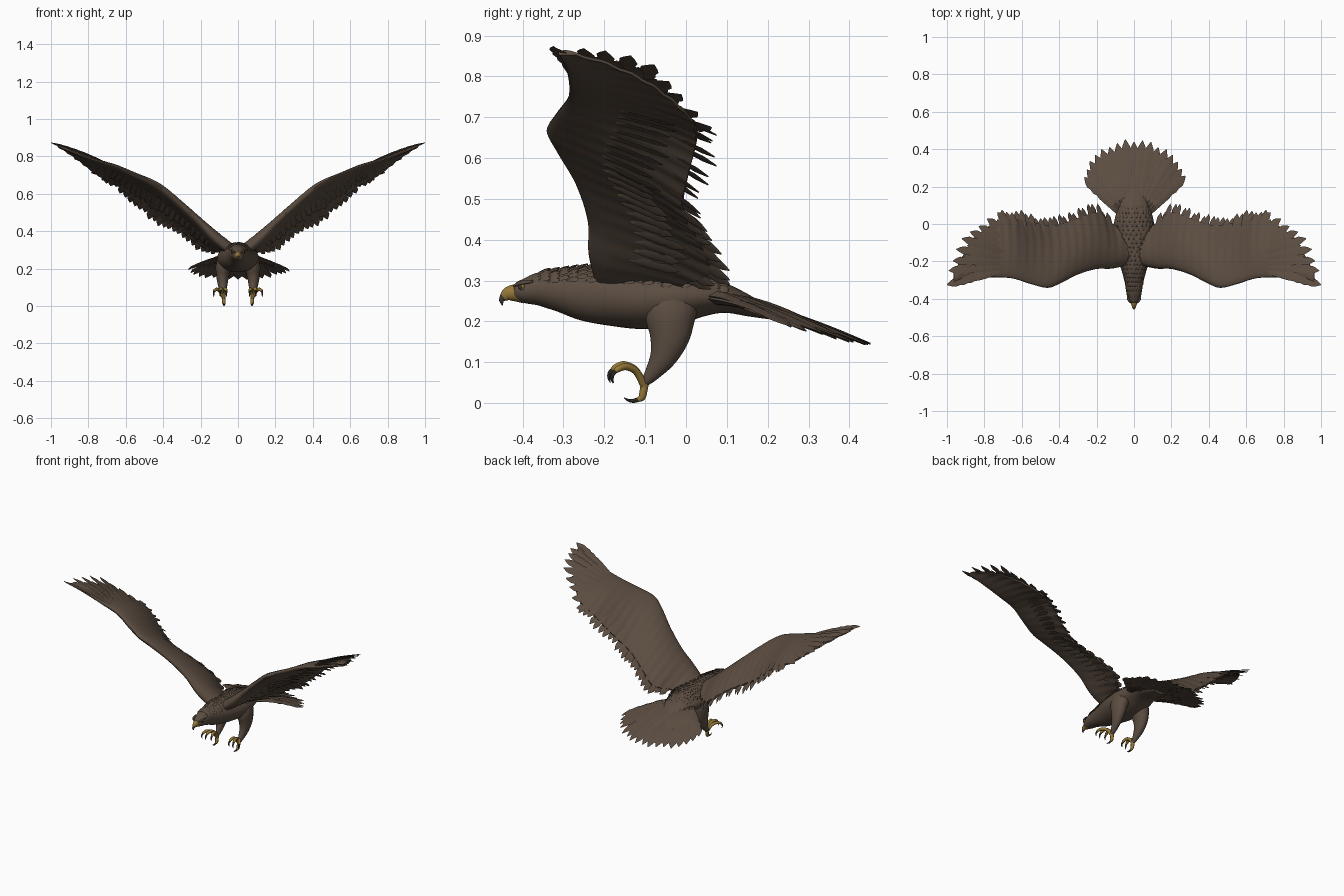
import bpy, bmesh, math, random
from mathutils import Vector as V

if "Cube" in bpy.data.objects:
    bpy.data.objects.remove(bpy.data.objects["Cube"])

random.seed(4)


def material(name, rgb):
    m = bpy.data.materials.new(name)
    m.diffuse_color = (*rgb, 1)
    m.use_nodes = True
    m.node_tree.nodes["Principled BSDF"].inputs["Base Color"].default_value = m.diffuse_color
    return m


BROWN = material("brown plumage", (0.105, 0.074, 0.053))
YELLOW = material("ochre yellow", (0.30, 0.19, 0.04))
DARK = material("dark horn", (0.045, 0.038, 0.032))


def lookup(rows, x):
    """Smooth interpolation of table rows keyed by their first column."""
    x = min(max(x, rows[0][0]), rows[-1][0])
    i = max(k for k in range(len(rows) - 1) if rows[k][0] <= x)
    a, b = rows[i], rows[i + 1]
    p, q = rows[max(i - 1, 0)], rows[min(i + 2, len(rows) - 1)]
    h = b[0] - a[0]
    t = (x - a[0]) / h
    out = []
    for c in range(1, len(a)):
        m0 = (b[c] - p[c]) / (b[0] - p[0]) * h
        m1 = (q[c] - a[c]) / (q[0] - a[0]) * h
        out.append((2*t**3 - 3*t**2 + 1)*a[c] + (t**3 - 2*t**2 + t)*m0
                   + (3*t**2 - 2*t**3)*b[c] + (t**3 - t**2)*m1)
    return out


def loft(bm, rings):
    loops = [[bm.verts.new(p) for p in r] for r in rings]
    n = len(loops[0])
    for a, b in zip(loops, loops[1:]):
        for k in range(n):
            bm.faces.new((a[k], a[(k + 1) % n], b[(k + 1) % n], b[k]))
    bm.faces.new(loops[0][::-1])
    bm.faces.new(loops[-1])


def tube(bm, rows, steps=5, sides=16):
    """Tube through rows of (x, y, z, half width, half height)."""
    keyed = [(i, *r) for i, r in enumerate(rows)]
    total = (len(rows) - 1) * steps
    pts = [lookup(keyed, i / steps) for i in range(total + 1)]
    rings = []
    for i, p in enumerate(pts):
        d = (V(pts[min(i + 1, total)][:3]) - V(pts[max(i - 1, 0)][:3])).normalized()
        s = (V((1, 0, 0)) - d * d.x).normalized()
        u = s.cross(d)
        rings.append([V(p[:3]) + s * p[3] * math.cos(a) + u * p[4] * math.sin(a)
                      for a in (2 * math.pi * k / sides for k in range(sides))])
    loft(bm, rings)


def blade(bm, root, tip, w, up, lift=0.0, thick=0.006, n=12):
    """One feather: a ridged, curved vane with a frayed tip."""
    d = (tip - root).normalized()
    s = d.cross(up).normalized()
    u = s.cross(d)
    rings = []
    for i in range(n + 1):
        t = i / n
        k = 0.6 + 0.4 * t
        if t > 0.7:
            k *= math.sqrt(max(0.004, 1 - ((t - 0.7) / 0.3) ** 2))
        if t > 0.5 and i % 2:
            k *= 0.82
        c = root.lerp(tip, t) + u * lift * math.sin(math.pi * t)
        h = thick * (1.1 - t) * 0.5 + 0.001
        rings.append([c + s * w * k / 2, c + u * h, c - s * w * k / 2, c - u * h])
    loft(bm, rings)


def finish(bm, name, mat, mirror=False):
    bmesh.ops.recalc_face_normals(bm, faces=bm.faces[:])
    me = bpy.data.meshes.new(name)
    bm.to_mesh(me)
    bm.free()
    me.materials.append(mat)
    ob = bpy.data.objects.new(name, me)
    bpy.context.collection.objects.link(ob)
    if mirror:
        ob.modifiers.new("mirror", 'MIRROR')
    return ob


def part(name, mat, *paths, mirror=False, **kw):
    bm = bmesh.new()
    for p in paths:
        tube(bm, p, **kw)
    return finish(bm, name, mat, mirror)


# Head, neck, torso and rump: (y, centre z, half width, half height)
BODY = [(-.427, .275, .010, .010), (-.415, .274, .024, .022), (-.39, .275, .035, .032),
        (-.355, .279, .043, .042), (-.31, .275, .050, .051), (-.25, .268, .066, .066),
        (-.18, .262, .088, .073), (-.10, .256, .106, .075), (-.03, .258, .111, .068),
        (.04, .262, .100, .051), (.10, .255, .080, .035), (.16, .235, .062, .024),
        (.22, .215, .040, .012)]
part("body", BROWN, [(0, y, z, a, b) for y, z, a, b in BODY], sides=32)

# Small raised feathers on the back and nape
bm = bmesh.new()
for r in range(20):
    y = -.36 + r * .023
    z, a, b = lookup(BODY, y)
    z2, a2, b2 = lookup(BODY, y + .028)
    for k in range(-4, 5):
        ang = (k + .5 * (r % 2)) * 0.24 + random.uniform(-.05, .05)
        n = V((math.sin(ang), 0, math.cos(ang)))
        blade(bm, V((a * n.x, y, z + b * n.z)) - n * .002,
              V((a2 * n.x, y + .028, z2 + b2 * n.z)) + n * .006, .017, n, .002, .004, 6)
finish(bm, "back_feathers", BROWN)

# Beak, hook, brows and eyes
part("beak", YELLOW, [(0, -.395, .268, .024, .024), (0, -.418, .270, .019, .021),
                      (0, -.436, .267, .013, .017), (0, -.447, .259, .008, .011)])
part("beak_hook", DARK, [(0, -.444, .262, .0085, .012), (0, -.451, .253, .006, .007),
                         (0, -.451, .246, .004, .004), (0, -.449, .239, .001, .001)])
part("brow", BROWN, [(.018, -.422, .287, .003, .003), (.030, -.404, .294, .006, .005),
                     (.036, -.375, .298, .003, .003)], mirror=True)
for name, mat, x, y, rad in (("eye", YELLOW, .027, -.402, .008), ("pupil", DARK, .0315, -.4055, .005)):
    bm = bmesh.new()
    bmesh.ops.create_uvsphere(bm, u_segments=14, v_segments=10, radius=rad)
    bmesh.ops.translate(bm, vec=(x, y, .284), verts=bm.verts[:])
    finish(bm, name, mat, True)

# Wing stations: (x, leading y, leading z, trailing y, trailing z, thickness)
WING = [(.03, -.22, .290, .00, .262, .06), (.12, -.238, .368, .03, .278, .065),
        (.20, -.24, .448, .10, .295, .055), (.30, -.27, .540, .075, .370, .05),
        (.40, -.32, .628, .04, .425, .05), (.46, -.34, .668, .035, .455, .045),
        (.55, -.32, .705, .05, .530, .036), (.65, -.29, .745, .07, .625, .03),
        (.75, -.285, .775, .05, .680, .025), (.85, -.29, .810, -.05, .765, .02),
        (.92, -.30, .838, -.16, .820, .015), (.965, -.312, .857, -.26, .852, .008)]


def wing_point(x, v):
    yl, zl, yt, zt, t = lookup(WING, x)
    x = min(x, .965)
    x0, x1 = max(x - .02, .03), min(x + .02, .965)
    span = V((x1 - x0, 0, lookup(WING, x1)[1] - lookup(WING, x0)[1]))
    chord = V((0, yt - yl, zt - zl))
    n = span.cross(chord).normalized()
    p = V((x, yl, zl)) + chord * v + n * chord.length * .06 * math.sin(math.pi * v)
    h = t * 1.5 * math.sqrt(v) * max(0, 1 - v) ** 1.5 + .003
    return p, n, h


# Wing membrane with faint feather ripples
bm = bmesh.new()
rings, M = [], 14
for i in range(101):
    x = .03 + .935 * i / 100
    top, low = [], []
    for k in range(M + 1):
        v = .87 * (k / M) ** 1.4
        p, n, h = wing_point(x, v)
        rip = .0025 * v * math.sin(x * 150)
        top.append(p + n * (h + rip))
        low.append(p - n * (h * .9 - rip))
    rings.append(top + low[::-1])
loft(bm, rings)
finish(bm, "wing", BROWN, True)

# Secondary flight feathers and under coverts along the trailing edge
bm = bmesh.new()
for k in range(23):
    x = .145 + k * .0255
    tip, n, _ = wing_point(x, 1.01 + random.uniform(-.05, .03))
    root, _, _ = wing_point(x - .02, .45)
    off = n * (.004 * (-1) ** k)
    blade(bm, root + off, tip + off, .044, n, .006, .012)
for k in range(20):
    x = .17 + k * .027
    tip, n, h = wing_point(x, .70 + random.uniform(-.04, .04))
    root, _, h0 = wing_point(x - .02, .35)
    blade(bm, root - n * h0 * .8, tip - n * (h + .005), .036, n, 0, .006, 8)
finish(bm, "secondary_feathers", BROWN, True)

# Primary flight feathers, spread like fingers
TIPS = [(1.0, -.325, .873), (.99, -.25, .868), (.968, -.197, .862), (.95, -.135, .85),
        (.92, -.078, .828), (.877, -.042, .787), (.83, -.012, .755), (.785, .028, .712),
        (.73, .062, .675)]
bm = bmesh.new()
for k, tip in enumerate(TIPS):
    root, n, _ = wing_point(.68 - .012 * k, .12 + .05 * k)
    blade(bm, root, V(tip), .060, n, .010, .012, 16)
    if k:
        mid = V(tip).lerp(V(TIPS[k - 1]), .5)
        blade(bm, root - n * .004, root.lerp(mid, .86), .06, n, .008, .008)
finish(bm, "primary_feathers", BROWN, True)

# Fanned tail with a shorter covert layer on top
bm = bmesh.new()
for count, scale, raise_z in ((17, 1.0, 0), (12, .68, .010)):
    for k in range(count):
        f = 2 * k / (count - 1) - 1
        a = f * math.radians(50)
        length = (.425 - .07 * f * f) * scale * (1 + random.uniform(-.03, .012))
        x, y = length * math.sin(a), .027 + length * math.cos(a)
        z = .262 - .118 * (y - .06) / .39 - .014 * f * f + random.uniform(-.008, .006) + raise_z
        blade(bm, V((.06 * f, .05, .258 + raise_z * .5)), V((x, y, z)),
              .068, V((0, 0, 1)), .014, .024)
finish(bm, "tail_feathers", BROWN)

# Feathered thighs
part("thigh", BROWN, [(.066, -.03, .262, .040, .062), (.076, -.038, .215, .043, .062),
                      (.082, -.040, .165, .035, .050), (.082, -.055, .115, .026, .034),
                      (.079, -.083, .072, .016, .019), (.077, -.102, .050, .010, .011)],
     mirror=True)

# Feet: shank, three raised front toes, one hind toe, and hooked claws
toes, claws = [], []
for dx, r in ((-.014, .92), (.018, 1.0), (.050, .90)):
    def at(f, y, z, w):
        return (.077 + dx * f, -.106 - y * r, .045 + z * r, w, w)
    toes.append([at(0, -.004, -.002, .010), at(.35, .018, .036, .009), at(.7, .045, .049, .009),
                 at(.95, .066, .043, .008), at(1, .074, .036, .006)])
    claws.append([at(.95, .068, .042, .006), at(1.05, .080, .030, .005),
                  at(1.06, .083, .017, .0035), at(1.04, .079, .004, .0008)])
toes.append([(.077, -.100, .052, .010, .010), (.076, -.104, .030, .010, .010),
             (.075, -.108, .014, .009, .009), (.075, -.118, .008, .006, .006)])
claws.append([(.075, -.113, .010, .006, .006), (.075, -.128, .0055, .005, .005),
              (.075, -.141, .007, .0035, .0035), (.075, -.152, .013, .0008, .0008)])
part("toes", YELLOW, *toes, mirror=True, sides=10)
part("claws", DARK, *claws, mirror=True, sides=8)

# Smooth shading that keeps feather edges crisp
for ob in bpy.context.collection.objects:
    ob.select_set(True)
    bpy.context.view_layer.objects.active = ob
bpy.ops.object.shade_smooth_by_angle(angle=math.radians(40))
